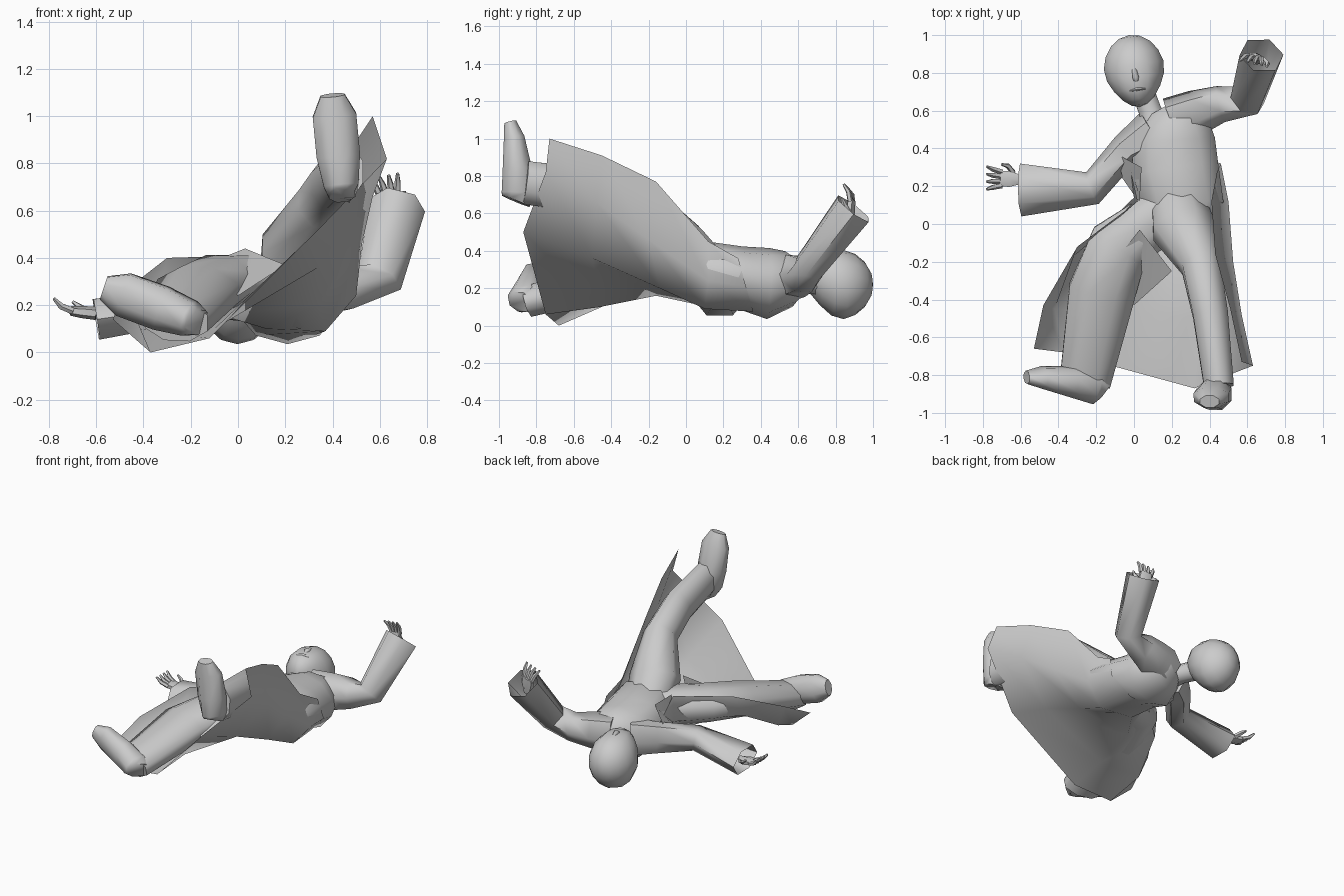
import bpy, bmesh, math
from mathutils import Vector as V, Matrix

if "Cube" in bpy.data.objects:
    bpy.data.objects.remove(bpy.data.objects["Cube"])


def make(name, verts, faces, angle=60):
    me = bpy.data.meshes.new(name)
    me.from_pydata([tuple(v) for v in verts], [], faces)
    bm = bmesh.new()
    bm.from_mesh(me)
    bmesh.ops.recalc_face_normals(bm, faces=bm.faces)
    bm.to_mesh(me)
    bm.free()
    ob = bpy.data.objects.new(name, me)
    bpy.context.collection.objects.link(ob)
    bpy.ops.object.select_all(action='DESELECT')
    ob.select_set(True)
    bpy.context.view_layer.objects.active = ob
    bpy.ops.object.shade_smooth_by_angle(angle=math.radians(angle))
    return ob


def tube(name, secs, side, n=8, start=True, end=True):
    """Loft of elliptical sections (centre, half width along side, other half width)."""
    pts = [V(s[0]) for s in secs]
    verts, faces = [], []
    for i, s in enumerate(secs):
        d = (pts[min(i + 1, len(pts) - 1)] - pts[max(i - 1, 0)]).normalized()
        u = V(side)
        u = (u - d * u.dot(d)).normalized()
        w = d.cross(u)
        for k in range(n):
            a = math.tau * (k + 0.5) / n
            verts.append(pts[i] + u * s[1] * math.cos(a) + w * s[2] * math.sin(a))
    for i in range(len(secs) - 1):
        for k in range(n):
            j = (k + 1) % n
            faces.append((i * n + k, i * n + j, i * n + n + j, i * n + n + k))
    if start:
        faces.append(tuple(range(n)))
    if end:
        faces.append(tuple(range(len(verts) - n, len(verts))))
    return make(name, verts, faces)


def foot(name, sole, length, normal):
    L = V(length)
    N = V(normal)
    N = (N - L * N.dot(L) / L.length_squared).normalized()
    pts = [(0, .06, .085), (.1, .08, .1), (.4, .1, .085), (.8, .1, .06), (1, .055, .035)]
    # keep the path straight enough that the heel stays square
    secs = [(V(sole) + L * t + N * h, w, h) for t, w, h in pts]
    tube(name, secs, L.cross(N), 8)


def hand(name, base, fwd, side, curl):
    F, S = V(fwd).normalized(), V(side).normalized()
    C = F.cross(S).normalized() * curl
    b = V(base)
    tube(name + "_palm", [(b, .028, .028), (b + F * .06, .048, .026), (b + F * .11, .045, .02)], S, 6)
    for i in range(4):
        o = b + F * .1 + S * (i - 1.5) * .024
        spread = S * (i - 1.5) * .008
        tube(name + "_finger", [(o, .015, .015), (o + F * .05 + spread + C * .015, .014, .014),
                                (o + F * .085 + spread * 2 + C * .045, .007, .007)], S, 5)
    o = b + F * .04 + S * .035
    tube(name + "_thumb", [(o, .017, .016), (o + S * .035 + F * .03 + C * .02, .014, .014),
                           (o + S * .04 + F * .065 + C * .04, .007, .007)], C, 5)


# Head, face upward
bm = bmesh.new()
bmesh.ops.create_uvsphere(bm, u_segments=14, v_segments=9, radius=1)
rot = Matrix.Rotation(math.radians(9), 3, 'Z')
HC = V((.003, .81, .22))
verts = []
for v in bm.verts:
    x, z, y = v.co.x, -v.co.y, v.co.z
    if y < 0:
        x *= 1 + .25 * y
        z = z * (1 + .3 * y) if z < 0 else z
        z -= .3 * y
    verts.append(HC + rot @ V((x * .166, y * .192, min(z, .98) * .188)))
faces = [tuple(v.index for v in f.verts) for f in bm.faces]
bm.free()
make("head", verts, faces)


def face(x, y, z):
    return HC + rot @ V((x, y, z))


# Nose and lips
tube("nose", [(face(0, .03, .17), .01, .012), (face(0, -.035, .183), .02, .018),
              (face(0, -.055, .175), .012, .01)], (1, 0, 0), 6)
tube("lips", [(face(-.042, -.1, .172), .005, .006), (face(0, -.097, .18), .01, .011),
              (face(.042, -.1, .172), .005, .006)], (0, 1, 0), 6)
tube("neck", [((.11, .52, .24), .085, .08), ((.085, .6, .235), .065, .065), ((.04, .72, .23), .065, .07)], (1, 0, 0), 8)

# Torso
tube("torso", [((.24, -.04, .29), .15, .12), ((.26, .1, .275), .225, .175), ((.22, .28, .26), .24, .165),
               ((.21, .44, .225), .23, .19), ((.2, .55, .25), .19, .15), ((.16, .62, .25), .1, .085)], (1, 0, 0), 10)

# Sleeves, open at the cuffs
tube("right_sleeve", [((.2, .54, .26), .13, .14), ((.33, .59, .265), .12, .125), ((.46, .635, .27), .095, .105),
                      ((.6, .655, .31), .09, .1), ((.675, .895, .625), .115, .12)], (.2, -1, .74), 6, True, False)
tube("left_sleeve", [((.1, .49, .24), .13, .12), ((-.04, .4, .235), .11, .085), ((-.22, .19, .2), .085, .09),
                     ((-.6, .18, .14), .1, .14)], (0, 0, 1), 6, True, False)
hand("right_hand", (.655, .87, .56), (-.15, .15, 1), (1, -.2, .2), -1)
hand("left_hand", (-.6, .235, .165), (-1, .05, .1), (0, 1, 0), -1)

# Trouser legs
tube("right_leg", [((.23, .1, .3), .15, .14), ((.26, -.02, .43), .175, .145), ((.355, -.22, .63), .11, .13),
                   ((.405, -.48, .715), .1, .13), ((.45, -.86, .765), .085, .125)], (1, 0, 0), 8)
tube("left_leg", [((.16, .06, .28), .14, .14), ((-.08, -.12, .3), .18, .12), ((-.17, -.36, .26), .19, .11),
                  ((-.26, -.84, .13), .145, .09)], (1, 0, 0), 8)
# Cloth stretched between the thighs
make("trouser_gusset", [(.03, -.03, .44), (.2, -.25, .37), (0, -.43, .24), (-.12, -.22, .38)], [(0, 1, 2), (0, 2, 3)], 40)
foot("right_shoe", (.44, -.995, .67), (-.04, .02, .42), (0, 1, 0))
foot("left_shoe", (-.2, -.965, .12), (-.38, .12, .15), (.28, .95, .1))

# Long open coat, rows from chest to hem, each from left edge round the back to right edge
rows = [
    [(-.03, .34, .32), (-.04, .34, .2), (.12, .36, .075), (.33, .36, .075), (.46, .32, .21), (.44, .28, .36)],
    [(.02, .12, .41), (.0, .14, .24), (.12, .12, .1), (.37, .1, .09), (.5, .12, .24), (.41, .12, .45)],
    [(-.3, -.12, .4), (-.33, -.18, .25), (-.08, -.16, .16), (.34, -.14, .2), (.525, -.2, .46), (.43, -.16, .77)],
    [(-.48, -.43, .26), (-.42, -.45, .1), (-.1, -.46, .1), (.34, -.5, .36), (.57, -.48, .66), (.51, -.45, .91)],
    [(-.53, -.66, .14), (-.37, -.68, .0), (-.12, -.75, .06), (.32, -.87, .5), (.63, -.75, .82), (.57, -.73, 1.0)],
]
m = 6
make("long_coat", [p for r in rows for p in r],
     [(i * m + k, i * m + k + 1, i * m + m + k + 1, i * m + m + k) for i in range(4) for k in range(m - 1)], 70)

# Loose coat flap below the left arm
make("coat_flap", [(-.09, .37, .3), (.04, .3, .41), (.03, .12, .42), (-.06, .24, .27), (.01, .14, .24)],
     [(0, 1, 3), (1, 2, 4, 3)], 40)
